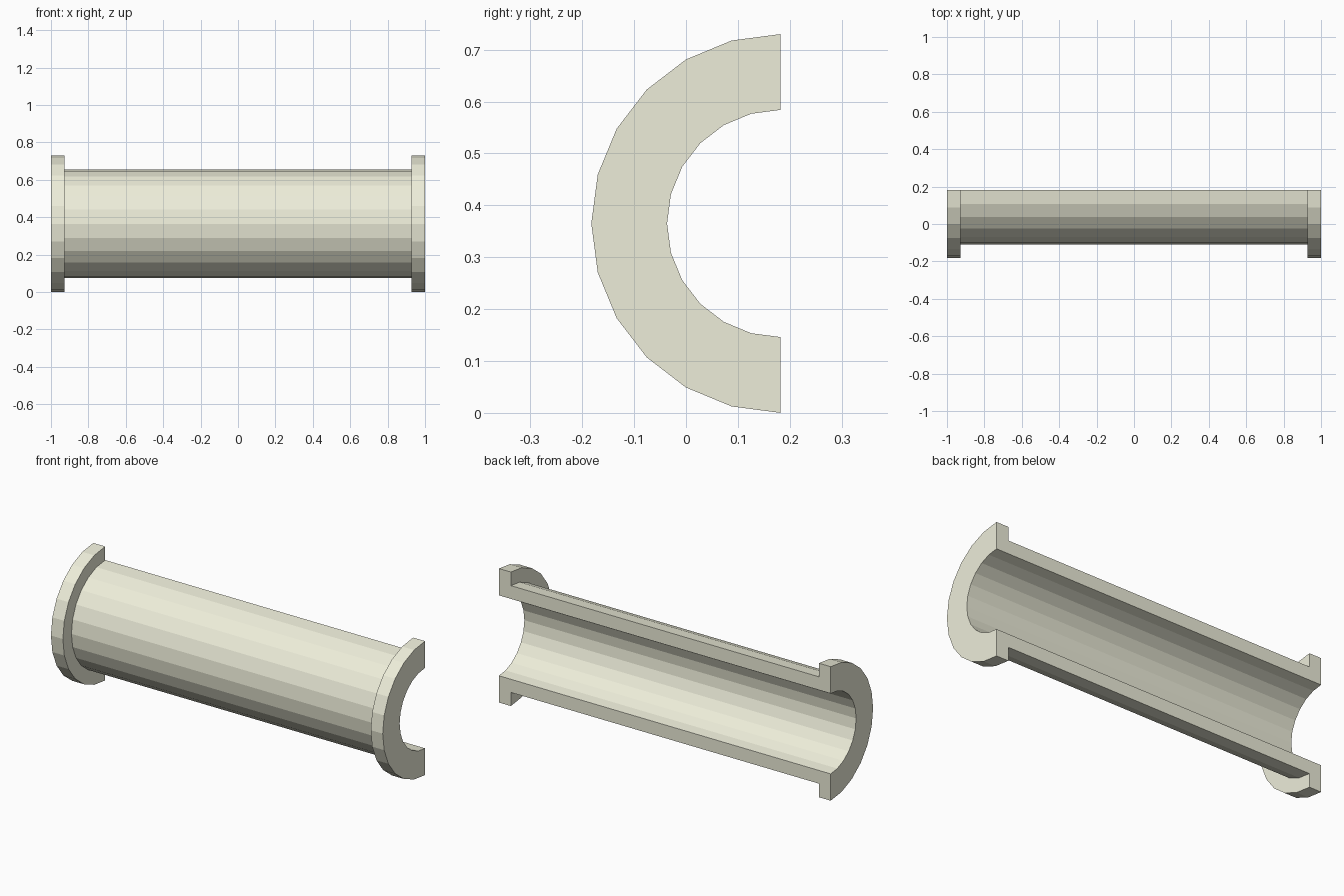
import bpy, bmesh
from math import pi
from mathutils import Vector

if "Cube" in bpy.data.objects:
    bpy.data.objects.remove(bpy.data.objects["Cube"])

R_FLANGE, R_TUBE, R_BORE = 0.365, 0.291, 0.219
FLANGE_X = 0.928
STEPS = 12
AXIS = Vector((0, R_FLANGE / 2, R_FLANGE))

# Closed wall section (x, radius): bore, end flanges, tube
right = [(1, R_BORE), (1, R_FLANGE), (FLANGE_X, R_FLANGE), (FLANGE_X, R_TUBE)]
section = right + [(-x, r) for x, r in reversed(right)]

# Revolve the section half a turn towards the front
bm = bmesh.new()
verts = [bm.verts.new(AXIS + Vector((x, 0, r))) for x, r in section]
start = bm.faces.new(verts)
res = bmesh.ops.spin(bm, geom=[start], cent=AXIS, axis=(1, 0, 0),
                     angle=pi, steps=STEPS, use_duplicate=False)

# Make sure the sweep bulges to -y
if min(v.co.y for v in bm.verts) > 0:
    for v in bm.verts:
        v.co.y = 2 * AXIS.y - v.co.y

# Close the starting cut face if the spin consumed it
edges = [e for e in bm.edges if e.is_boundary]
if edges:
    bmesh.ops.holes_fill(bm, edges=edges, sides=0)
bmesh.ops.recalc_face_normals(bm, faces=bm.faces)

mesh = bpy.data.meshes.new("half_flanged_pipe")
bm.to_mesh(mesh)
bm.free()
pipe = bpy.data.objects.new("half_flanged_pipe", mesh)
bpy.context.collection.objects.link(pipe)

# Pale cream finish
mat = bpy.data.materials.new("cream")
mat.diffuse_color = (0.85, 0.85, 0.7, 1)
mat.use_nodes = True
mat.node_tree.nodes["Principled BSDF"].inputs["Base Color"].default_value = mat.diffuse_color
mesh.materials.append(mat)
